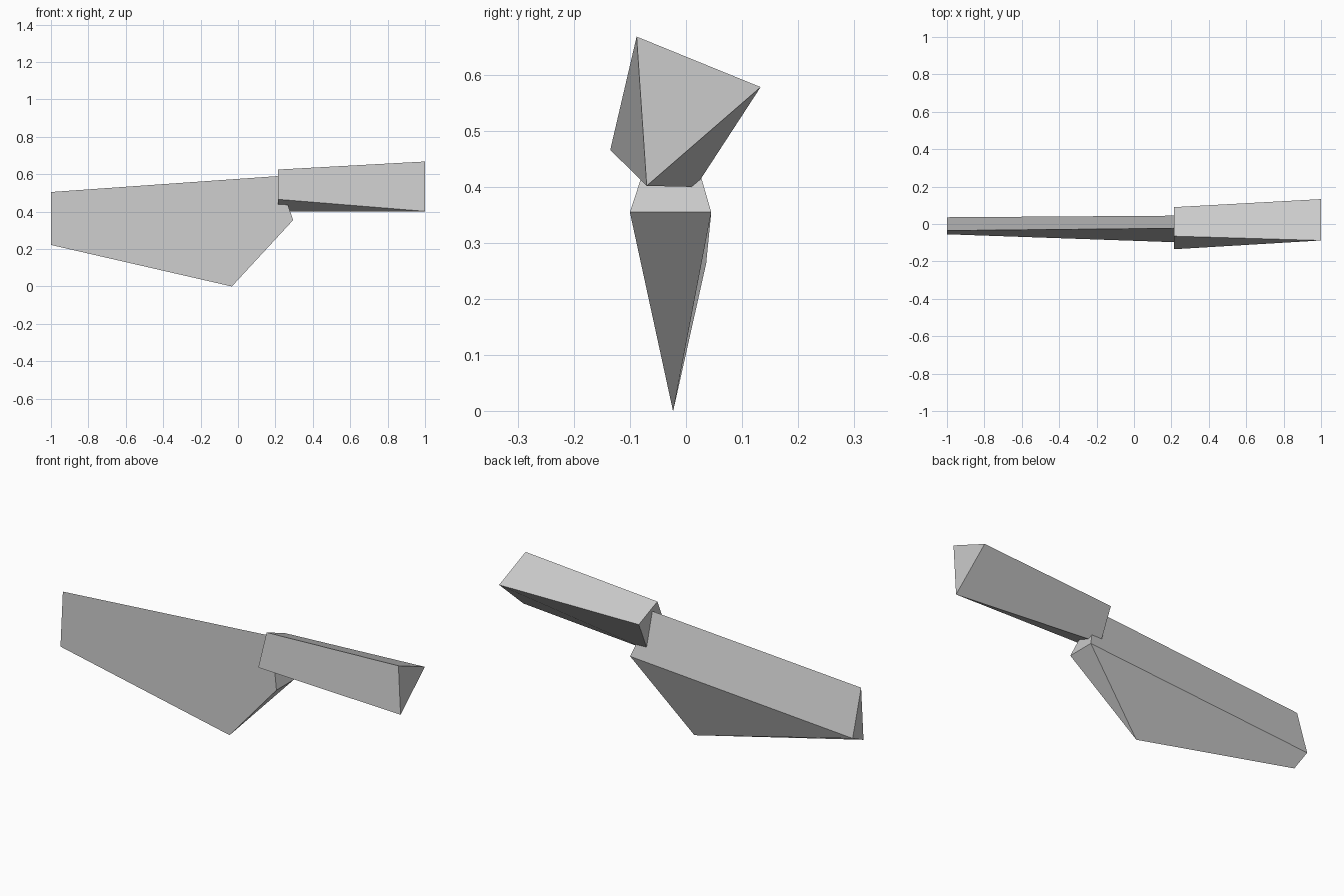
import bpy
import bmesh

if "Cube" in bpy.data.objects:
    bpy.data.objects.remove(bpy.data.objects["Cube"])

grey = bpy.data.materials.new("light_grey")
grey.diffuse_color = (0.6, 0.6, 0.6, 1.0)
grey.use_nodes = True
grey.node_tree.nodes["Principled BSDF"].inputs["Base Color"].default_value = grey.diffuse_color


def faceted_part(name, corners, faces):
    """Build a flat-faced solid from named corners."""
    bm = bmesh.new()
    verts = {key: bm.verts.new(co) for key, co in corners.items()}
    for face in faces:
        bm.faces.new([verts[key] for key in face])
    bmesh.ops.recalc_face_normals(bm, faces=bm.faces)
    mesh = bpy.data.meshes.new(name)
    bm.to_mesh(mesh)
    bm.free()
    mesh.materials.append(grey)
    obj = bpy.data.objects.new(name, mesh)
    bpy.context.collection.objects.link(obj)
    return obj


# Blade: triangular section (Top, Back ridge, Front) at left and right, plus a low tip P
# lower case = left end, upper case = right end
faceted_part("blade", {
    "t": (-1.0, -0.035, 0.505), "b": (-1.0, 0.036, 0.264), "f": (-1.0, -0.055, 0.222),
    "T": (0.212, -0.023, 0.59), "B": (0.295, 0.045, 0.355), "F": (0.295, -0.10, 0.355),
    "P": (-0.033, -0.023, 0.0),
}, ["tTFPf", "tbBT", "bfPB", "TBF", "BPF", "tfb"])

# Handle: four-sided at the blade (lower case), three-sided at the outer end (upper case)
faceted_part("handle", {
    "t": (0.213, -0.065, 0.625), "b": (0.213, 0.09, 0.562),
    "d": (0.213, 0.017, 0.40), "f": (0.213, -0.135, 0.466),
    "T": (1.0, -0.088, 0.668), "B": (1.0, 0.133, 0.578), "F": (1.0, -0.07, 0.402),
}, ["TtfF", "TBbt", "BFdb", "Ffd", "TFB", "tbdf"])
